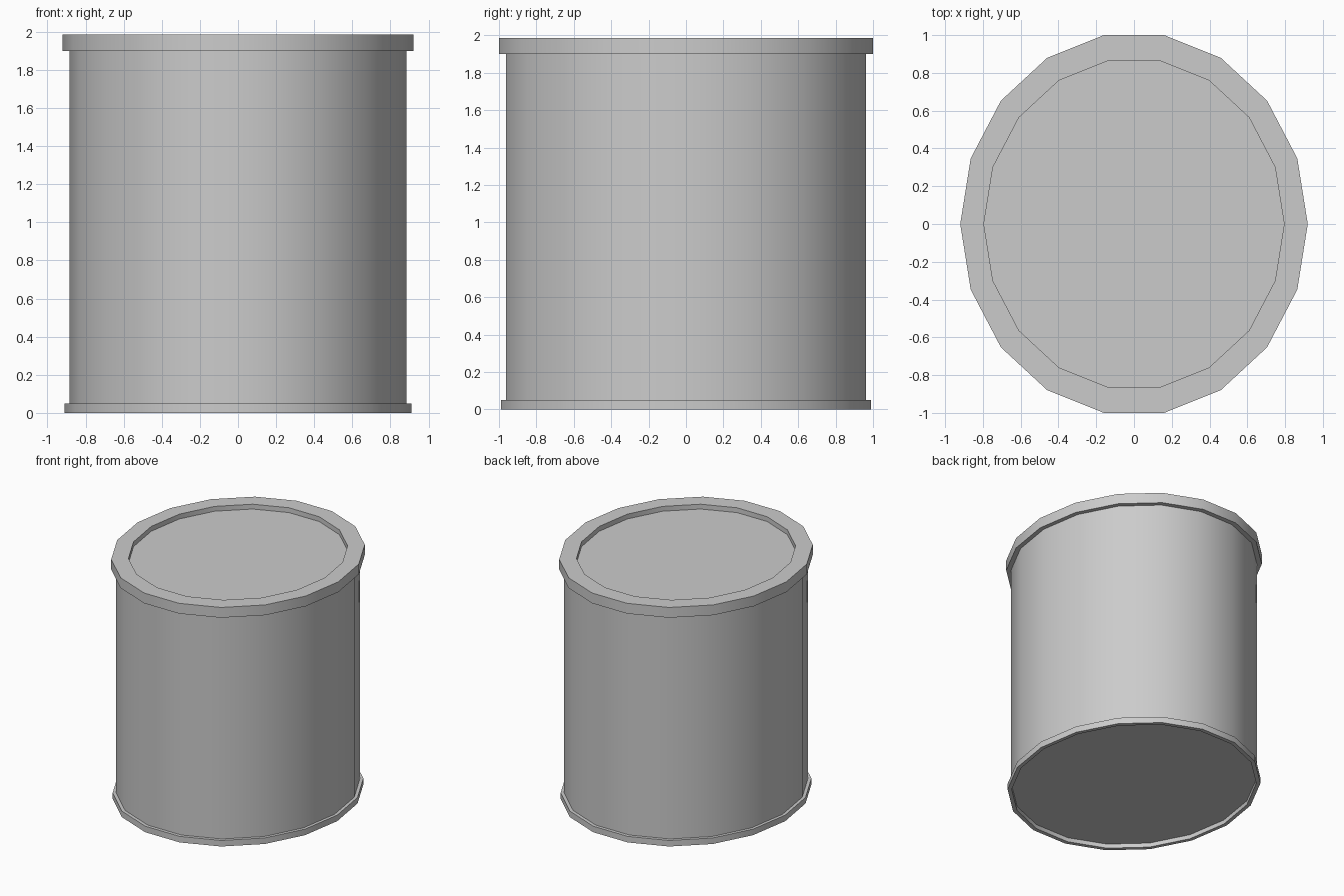
import bpy
import bmesh
import math

if "Cube" in bpy.data.objects:
    bpy.data.objects.remove(bpy.data.objects["Cube"])

SIDES = 18
DEPTH_RATIO = 1.0154 / 0.92   # the footprint is a slightly deep ellipse


def lathe(name, profile, ring):
    """Sweep (radius, z) points around z; ring closes the profile, otherwise the ends are capped."""
    bm = bmesh.new()
    loops = []
    for r, z in profile:
        angles = [math.tau * i / SIDES for i in range(SIDES)]
        loops.append([bm.verts.new((r * math.cos(a), r * DEPTH_RATIO * math.sin(a), z))
                      for a in angles])
    pairs = list(zip(loops, loops[1:]))
    if ring:
        pairs.append((loops[-1], loops[0]))
    else:
        bm.faces.new(loops[0])
        bm.faces.new(loops[-1])
    for low, high in pairs:
        for i in range(SIDES):
            j = (i + 1) % SIDES
            bm.faces.new((low[i], low[j], high[j], high[i]))
    bmesh.ops.recalc_face_normals(bm, faces=bm.faces)
    mesh = bpy.data.meshes.new(name)
    bm.to_mesh(mesh)
    bm.free()
    obj = bpy.data.objects.new(name, mesh)
    bpy.context.collection.objects.link(obj)
    bpy.ops.object.select_all(action='DESELECT')
    obj.select_set(True)
    bpy.context.view_layer.objects.active = obj
    bpy.ops.object.shade_smooth_by_angle(angle=math.radians(30))
    return obj


# Closed drum; its ends form the recessed lid and base
lathe("drum_body", [(0.885, 0.035), (0.885, 1.945)], ring=False)

# Wide top rim
lathe("top_rim", [(0.795, 1.90), (0.92, 1.90), (0.92, 1.985), (0.795, 1.985)], ring=True)

# Thin foot rim
lathe("bottom_rim", [(0.88, 0.0), (0.91, 0.0), (0.91, 0.05), (0.88, 0.05)], ring=True)
